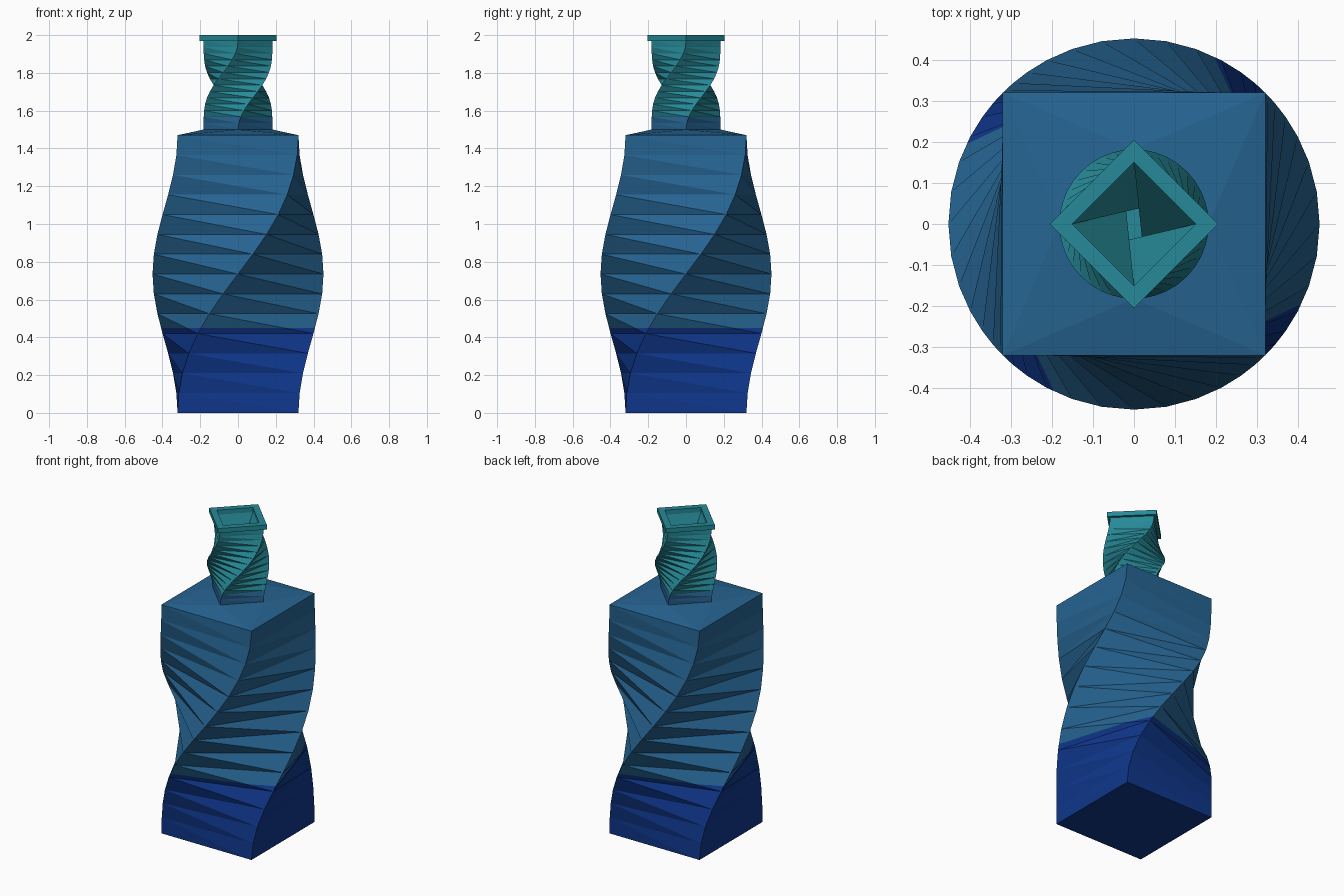
import bpy, bmesh, math

if "Cube" in bpy.data.objects:
    bpy.data.objects.remove(bpy.data.objects["Cube"])


def material(name, rgb):
    m = bpy.data.materials.new(name)
    lin = [((c / 255 + 0.055) / 1.055) ** 2.4 for c in rgb]
    m.diffuse_color = (*lin, 1)
    m.use_nodes = True
    m.node_tree.nodes["Principled BSDF"].inputs["Base Color"].default_value = m.diffuse_color
    return m


NAVY = material("deep blue", (15, 55, 140))
STEEL = material("steel blue", (38, 100, 146))
TEAL = material("teal", (38, 138, 152))


def square(radius, z, turn):
    """Four corners of a square ring, turned by an angle in degrees."""
    return [(radius * math.cos(math.radians(turn + 90 * i)),
             radius * math.sin(math.radians(turn + 90 * i)), z) for i in range(4)]


def twist(radius, z0, z1, start, steps):
    """Square rings eased through a quarter turn."""
    rings = []
    for i in range(steps + 1):
        t = i / steps
        ease = (1 - math.cos(math.pi * t)) / 2
        rings.append(square(radius, z0 + (z1 - z0) * t, start + 90 * ease))
    return rings


def loft(name, rings, mats, split=None, cap_start=False, cap_end=False, closed=False):
    """Skin the rings; faces above the split height take the second material."""
    bm = bmesh.new()
    loops = [[bm.verts.new(p) for p in ring] for ring in rings]
    pairs = list(zip(loops, loops[1:]))
    if closed:
        pairs.append((loops[-1], loops[0]))
    for a, b in pairs:
        for i in range(4):
            j = (i + 1) % 4
            # split each twisted quad along its ridge-side diagonal
            bm.faces.new((a[i], a[j], b[i]))
            bm.faces.new((a[j], b[j], b[i]))
    if cap_start:
        bm.faces.new(loops[0][::-1])
    if cap_end:
        bm.faces.new(loops[-1])
    if split is not None:
        bmesh.ops.bisect_plane(bm, geom=bm.verts[:] + bm.edges[:] + bm.faces[:],
                               plane_co=(0, 0, split), plane_no=(0, 0, 1))
        for f in bm.faces:
            f.material_index = int(f.calc_center_median().z > split)
    me = bpy.data.meshes.new(name)
    bm.to_mesh(me)
    bm.free()
    for m in mats:
        me.materials.append(m)
    ob = bpy.data.objects.new(name, me)
    bpy.context.collection.objects.link(ob)
    return ob


BODY_R, NECK_R = 0.32 * math.sqrt(2), 0.182

# twisted body with a deep blue foot
loft("body", twist(BODY_R, 0, 1.47, 225, 14), [NAVY, STEEL], 0.45, cap_start=True)

# shallow shoulder from the body square to the neck diamond
loft("shoulder", [square(BODY_R, 1.47, 225), square(NECK_R, 1.5, 270)], [STEEL])

# twisted neck, steel blue at its root
loft("neck", twist(NECK_R, 1.5, 1.97, 270, 14), [STEEL, TEAL], 1.57)

# flat square lip
loft("lip", [square(0.205, 1.97, 0), square(0.205, 2.0, 0),
             square(0.15, 2.0, 0), square(0.15, 1.97, 0)], [TEAL], closed=True)

# tapering mouth with a small floor
floor = [(0.02, -0.04, 1.7), (0.02, 0.04, 1.7), (-0.02, 0.04, 1.7), (-0.02, -0.04, 1.7)]
loft("mouth", [square(0.15, 1.97, 0), floor], [TEAL], cap_end=True)
